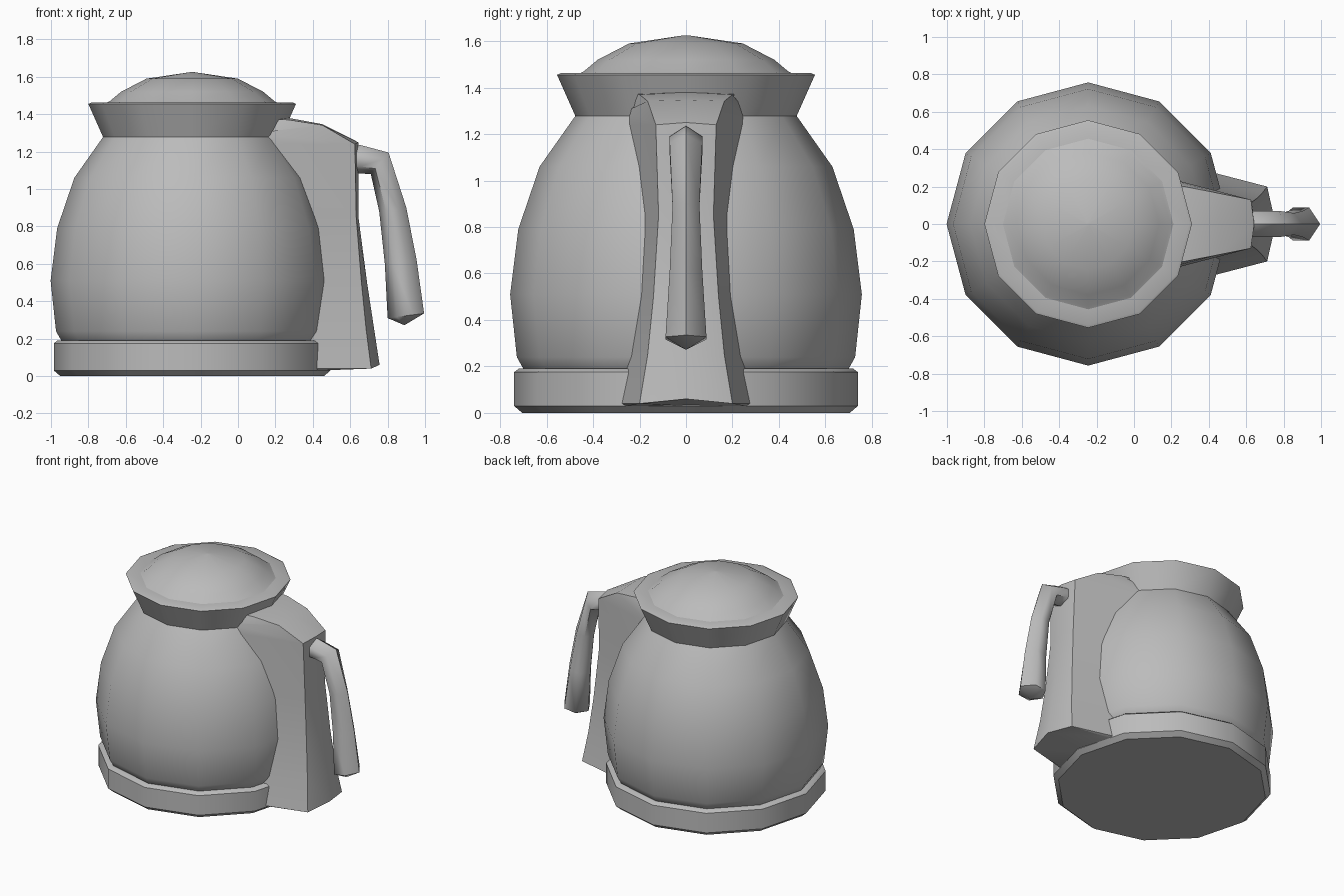
import bpy, bmesh, math
from mathutils import Vector

if "Cube" in bpy.data.objects:
    bpy.data.objects.remove(bpy.data.objects["Cube"])

grey = bpy.data.materials.new("plain grey")
grey.use_nodes = True
colour = (0.5, 0.5, 0.5, 1)
grey.diffuse_color = colour
grey.node_tree.nodes["Principled BSDF"].inputs["Base Color"].default_value = colour

AXIS_X = -0.245
SIDES = 12


def finish(name, bm, angle=40):
    """Turn a bmesh into a smooth-shaded object that keeps its sharp edges."""
    bmesh.ops.remove_doubles(bm, verts=bm.verts, dist=0.0005)
    bmesh.ops.recalc_face_normals(bm, faces=bm.faces)
    mesh = bpy.data.meshes.new(name)
    bm.to_mesh(mesh)
    bm.free()
    obj = bpy.data.objects.new(name, mesh)
    bpy.context.collection.objects.link(obj)
    mesh.materials.append(grey)
    bpy.ops.object.select_all(action="DESELECT")
    obj.select_set(True)
    bpy.context.view_layer.objects.active = obj
    bpy.ops.object.shade_smooth_by_angle(angle=math.radians(angle))
    return obj


def skin(bm, rings):
    """Bridge successive closed rings of points with quads."""
    rows = [[bm.verts.new(p) for p in ring] for ring in rings]
    n = len(rows[0])
    for a, b in zip(rows, rows[1:]):
        for i in range(n):
            j = (i + 1) % n
            bm.faces.new((a[i], a[j], b[j], b[i]))
    return rows


def lathe(name, profile):
    """Revolve (radius, z) points around the pot axis and cap both ends."""
    bm = bmesh.new()
    rings = []
    for r, z in profile:
        rings.append([(AXIS_X + r * math.cos(k * math.tau / SIDES),
                       r * math.sin(k * math.tau / SIDES), z) for k in range(SIDES)])
    rows = skin(bm, rings)
    bm.faces.new(rows[0])
    bm.faces.new(rows[-1])
    return finish(name, bm)


# Round pot parts
lathe("base", [(0.705, 0), (0.74, 0.03), (0.74, 0.175), (0.72, 0.19), (0.6, 0.19)])
lathe("body", [(0.66, 0.15), (0.7, 0.19), (0.728, 0.24), (0.757, 0.51), (0.722, 0.79),
               (0.63, 1.06), (0.475, 1.28), (0.4, 1.29)])
lathe("collar", [(0.4, 1.27), (0.475, 1.275), (0.555, 1.455), (0.54, 1.462), (0.4, 1.462)])
lathe("lid", [(0.47, 1.455), (0.44, 1.47), (0.38, 1.52), (0.245, 1.59), (0.01, 1.625)])

# Spine behind the pot: outline of (x, z, half width, centre bulge in x and z)
outline = [
    (0.1, 1.375, 0.22, 0, 0.01), (0.27, 1.37, 0.2, 0, 0.01),
    (0.45, 1.342, 0.165, 0, 0.005), (0.625, 1.24, 0.13, 0.018, 0.01),
    (0.632, 0.85, 0.118, 0.012, 0), (0.66, 0.5, 0.14, 0.03, 0),
    (0.685, 0.25, 0.165, 0.043, 0), (0.712, 0.04, 0.2, 0.045, 0.02),
    (0.45, 0.03, 0.25, 0, 0), (0.1, 0.03, 0.29, 0, 0),
]
bm = bmesh.new()
loops = []
for x, z, w, dx, dz in outline:
    inner = Vector((0.1, 0, min(max(z, 0.03), 1.3)))
    wide = w + 0.26 * max(x - 0.1, 0)
    loops.append([(inner.x, -wide, inner.z), (x, -w, z), (x + dx, 0, z + dz),
                  (x, w, z), (inner.x, wide, inner.z)])
skin(bm, loops)
finish("spine", bm, 30)

# Handle: hexagonal sweep through (outer x, z), (inner x, z) and half width
stations = [
    (0.62, 1.235, 0.62, 1.085, 0.07), (0.655, 1.235, 0.655, 1.083, 0.07),
    (0.805, 1.195, 0.71, 1.08, 0.07), (0.9, 0.9, 0.755, 0.88, 0.058),
    (0.955, 0.62, 0.785, 0.6, 0.07), (0.995, 0.335, 0.8, 0.31, 0.088),
]
bm = bmesh.new()
loops = []
for ox, oz, ix, iz, w in stations:
    outer, inner = Vector((ox, 0, oz)), Vector((ix, 0, iz))
    side = Vector((0, w, 0))
    near, far = outer.lerp(inner, 0.3), outer.lerp(inner, 0.75)
    loops.append([outer, near + side, far + side, inner, far - side, near - side])
rows = skin(bm, loops)
bm.faces.new(rows[0])
tip = bm.verts.new((0.89, 0, 0.272))
for i, v in enumerate(rows[-1]):
    bm.faces.new((v, rows[-1][(i + 1) % 6], tip))
finish("handle", bm, 62)
